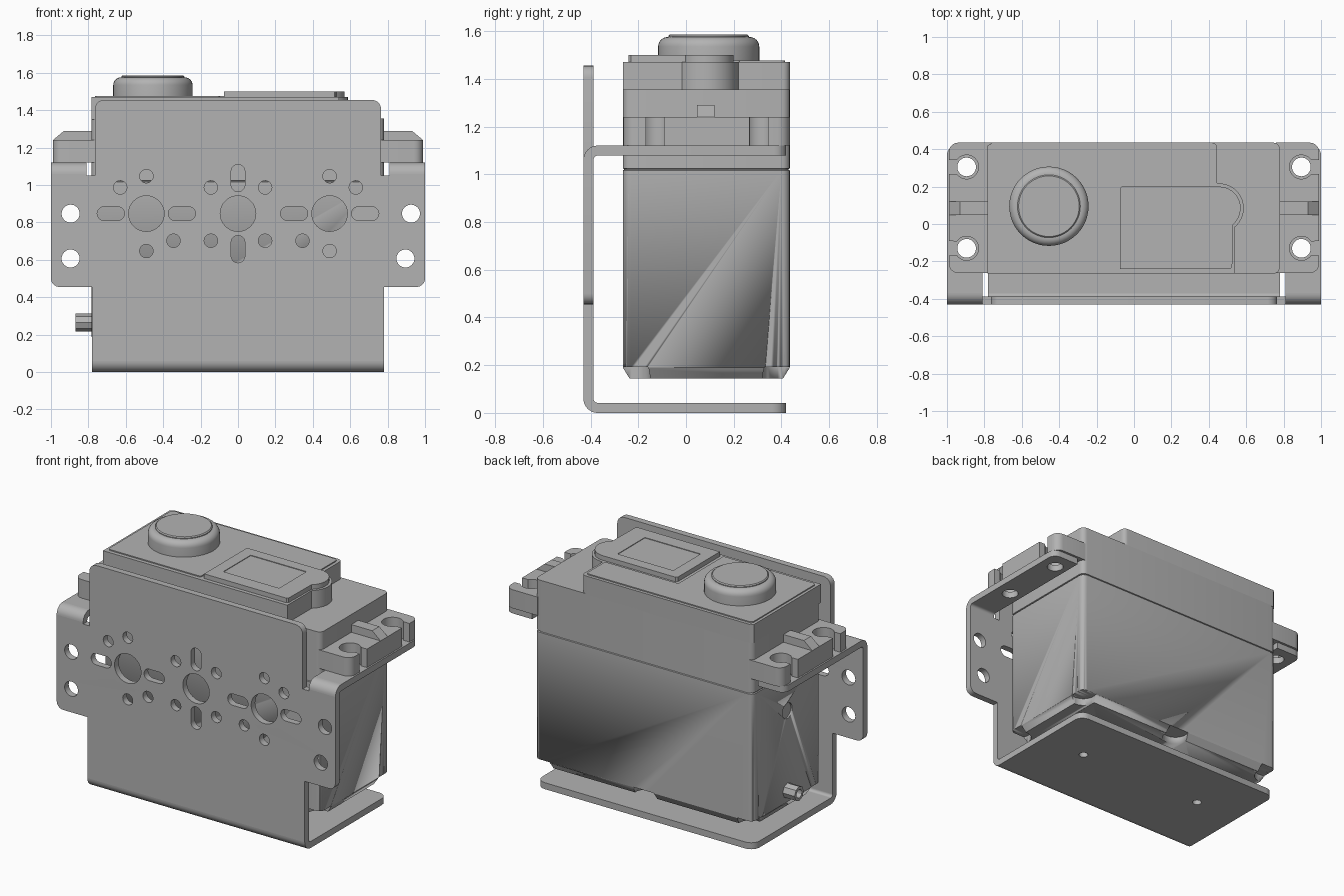
import bpy, bmesh
from math import sin, cos, pi, radians
from mathutils import Vector

if "Cube" in bpy.data.objects:
    bpy.data.objects.remove(bpy.data.objects["Cube"])

grey = bpy.data.materials.new("plain grey")
grey.use_nodes = True
grey.diffuse_color = (0.45, 0.45, 0.45, 1)
grey.node_tree.nodes["Principled BSDF"].inputs["Base Color"].default_value = (0.45, 0.45, 0.45, 1)


def arc(cx, cy, r, a, b, n=10):
    return [(cx + r * cos(radians(a + (b - a) * i / n)),
             cy + r * sin(radians(a + (b - a) * i / n))) for i in range(n + 1)]


def circle(cx, cy, r, n=32):
    return arc(cx, cy, r, 0, 360, n)[:-1]


def slot(cx, cy, half, r, upright=False):
    if upright:
        return arc(cx, cy + half, r, 0, 180) + arc(cx, cy - half, r, 180, 360)
    return arc(cx + half, cy, r, -90, 90) + arc(cx - half, cy, r, 90, 270)


def rounded(corners, n=5):
    """Outline from (u, v, radius) corners."""
    out = []
    for i, (u, v, r) in enumerate(corners):
        p = Vector((u, v))
        if not r:
            out.append((u, v))
            continue
        a = p + (Vector(corners[i - 1][:2]) - p).normalized() * r
        b = p + (Vector(corners[(i + 1) % len(corners)][:2]) - p).normalized() * r
        for k in range(n + 1):
            t = k / n * pi / 2
            q = p + (a - p) * (1 - sin(t)) + (b - p) * (1 - cos(t))
            out.append(tuple(q))
    return out


def box(u0, u1, v0, v1, r=0.0):
    return rounded([(u0, v0, r), (u1, v0, r), (u1, v1, r), (u0, v1, r)])


def finish(name, bm):
    bmesh.ops.remove_doubles(bm, verts=bm.verts, dist=0.0005)
    bmesh.ops.recalc_face_normals(bm, faces=bm.faces)
    me = bpy.data.meshes.new(name)
    bm.to_mesh(me)
    bm.free()
    me.materials.clear()
    me.materials.append(grey)
    ob = bpy.data.objects.new(name, me)
    bpy.context.collection.objects.link(ob)
    bpy.ops.object.select_all(action='DESELECT')
    ob.select_set(True)
    bpy.context.view_layer.objects.active = ob
    bpy.ops.object.shade_smooth_by_angle(angle=radians(30))
    return ob


def prism(name, outline, axis, w0, w1, holes=()):
    """Extrude a flat outline with holes along an axis."""
    cu = bpy.data.curves.new(name, 'CURVE')
    cu.dimensions, cu.fill_mode, cu.extrude = '2D', 'BOTH', (w1 - w0) / 2
    for pts in [outline, *holes]:
        sp = cu.splines.new('POLY')
        sp.points.add(len(pts) - 1)
        for p, (u, v) in zip(sp.points, pts):
            p.co = (u, v, 0, 1)
        sp.use_cyclic_u = True
    tmp = bpy.data.objects.new("helper", cu)
    bpy.context.collection.objects.link(tmp)
    me = bpy.data.meshes.new_from_object(tmp.evaluated_get(bpy.context.evaluated_depsgraph_get()))
    bpy.data.objects.remove(tmp)
    bm = bmesh.new()
    bm.from_mesh(me)
    mid = (w0 + w1) / 2
    for v in bm.verts:
        a, b, c = v.co
        c += mid
        v.co = {'z': (a, b, c), 'y': (a, c, b), 'x': (c, a, b)}[axis]
    return finish(name, bm)


def loft(name, rings):
    """Skin (outline, z) rings and cap both ends."""
    bm = bmesh.new()
    loops = [[bm.verts.new((x, y, z)) for x, y in pts] for pts, z in rings]
    for lo, hi in zip(loops, loops[1:]):
        for i in range(len(lo)):
            bm.faces.new((lo[i - 1], lo[i], hi[i], hi[i - 1]))
    bm.faces.new(loops[0])
    bm.faces.new(loops[-1])
    return finish(name, bm)


def cut(ob, cutter):
    cutter.hide_render = True
    mod = ob.modifiers.new("cut", 'BOOLEAN')
    mod.operation, mod.solver, mod.object = 'DIFFERENCE', 'EXACT', cutter
    bpy.ops.object.select_all(action='DESELECT')
    ob.select_set(True)
    bpy.context.view_layer.objects.active = ob
    bpy.ops.object.modifier_apply(modifier=mod.name)
    bpy.data.objects.remove(cutter)


T = 0.042                       # sheet thickness
Y0, Y1 = -0.43, 0.42            # bracket depth
R = 0.06                        # outer bend radius

# Bracket front plate with its hole pattern
half = [(0.78, R, 0), (0.78, 0.455, 0), (1, 0.455, 0.045), (1, 1.12 - R, 0), (0.81, 1.12 - R, 0),
        (0.81, 1.05, 0), (0.765, 1.05, 0), (0.765, 1.455, 0.05)]
plate = rounded(half + [(-x, z, r) for x, z, r in reversed(half)])
MID = 0.847
holes = [circle(x, MID, 0.095) for x in (-0.49, 0, 0.49)]
holes += [slot(x, MID, 0.036, 0.037) for x in (-0.68, -0.3, 0.3, 0.68)]
holes += [slot(0, MID + s * 0.19, 0.036, 0.037, True) for s in (-1, 1)]
for s in (-1, 1):
    holes += [circle(s * x, MID + dz, 0.036, 20) for x, dz in
              ((0.49, 0.2), (0.49, -0.2), (0.63, 0.14), (0.145, 0.14), (0.145, -0.145), (0.345, -0.145))]
    holes += [circle(s * 0.895, 0.607, 0.048)]
holes += [circle(-0.895, MID, 0.048), circle(0.925, MID, 0.048)]
prism("bracket_front_plate", plate, 'y', Y0, Y0 + T, holes)

# Bracket foot and its bend
bend = arc(Y0 + R, R, R, 180, 270) + arc(Y0 + R, R, R - T, 270, 180)
prism("bracket_foot_bend", bend, 'x', -0.78, 0.78)
foot = rounded([(-0.78, Y0 + R, 0), (0.78, Y0 + R, 0), (0.78, Y1, 0.06), (-0.78, Y1, 0.06)])
prism("bracket_foot", foot, 'z', 0, T, [circle(x, 0.06, 0.028, 16) for x in (-0.46, 0.46)])

# Bracket side tabs and servo mounting ears, one per side
HOLES_Y = (-0.13, 0.305)
for side, s in (("left", 1), ("right", -1)):
    tab_bend = arc(Y0 + R, 1.12 - R, R, 180, 90) + arc(Y0 + R, 1.12 - R, R - T, 90, 180)
    prism(side + "_tab_bend", tab_bend, 'x', *sorted((s * 0.81, s * 1.0)))
    tab = rounded([(s * 0.81, Y0 + R, 0), (s, Y0 + R, 0), (s, Y1, 0.05), (s * 0.81, Y1, 0)])
    prism(side + "_tab", tab, 'z', 1.12 - T, 1.12, [circle(s * 0.895, y, 0.05) for y in HOLES_Y])

    ear = [(0.76, -0.262)] + arc(0.94, -0.212, 0.05, -90, 0, 5)
    for y in HOLES_Y:           # keyhole slots open to the outer end
        ear += [(0.99, y - 0.038)] + arc(0.895, y, 0.064, -36, -324, 24) + [(0.99, y + 0.038)]
    ear += arc(0.94, 0.385, 0.05, 0, 90, 5) + [(0.76, 0.435)]
    prism(side + "_ear", [(s * x, y) for x, y in ear], 'z', 1.12, 1.24)
    rib = [(0.76, 1.23), (0.99, 1.23), (0.99, 1.24), (0.93, 1.29), (0.76, 1.29)]
    prism(side + "_ear_rib", [(s * x, z) for x, z in rib], 'y', 0.047, 0.12)


# Servo case, lower shell with a bevelled base and a seam
def case(inset, r=0.035):
    return box(-0.783 + inset, 0.78 - inset, -0.265 + inset, 0.435 - inset, r)


lower = loft("lower_case", [(case(0.028), 0.145), (case(0), 0.19), (case(0), 1.016),
                            (case(0.006), 1.019), (case(0.006), 1.03)])
for x in (-0.745, 0, 0.745):
    for y in (-0.23, 0.4):
        cut(lower, prism("screw_cutter", circle(x, y, 0.08), 'z', 0.1, 0.192))
cut(lower, prism("dimple_cutter", circle(0.08, 0.78, 0.05), 'x', -0.85, -0.773))
loft("middle_case", [(case(0.006), 1.022), (case(0), 1.025), (case(0), 1.355)])

# Upper case with a rounded lug on its side
top = ([(-0.783, -0.265), (0.54, -0.265)] + arc(0.455, 0.085, 0.132, -50, 80, 16)
       + rounded([(0.445, 0.22, 0), (0.445, 0.435, 0.03), (-0.783, 0.435, 0.03)])[:-1]
       + [(-0.783, 0.42)])
prism("upper_case", top, 'z', 1.35, 1.47)
cover = rounded([(-0.765, -0.24, 0.02), (-0.1, -0.24, 0.01), (-0.1, 0.222, 0.01),
                 (0.425, 0.222, 0.01), (0.425, 0.415, 0.02), (-0.765, 0.415, 0.02)])
prism("gear_cover", cover, 'z', 1.465, 1.477)

# Raised lid with a shallow square panel
lid = ([(-0.075, -0.24), (0.515, -0.24), (0.525, -0.23)] + arc(0.455, 0.085, 0.115, -50, 88, 16)
       + [(-0.065, 0.2), (-0.075, 0.19)])
prism("lid_base", lid, 'z', 1.465, 1.496)
prism("lid_rim", lid, 'z', 1.496, 1.5, [box(0.0, 0.4, -0.15, 0.13)])

# Output hub: rounded collar and centre disc
HX, HY = -0.455, 0.095
collar = [(circle(HX, HY, 0.212, 48), 1.46)]
collar += [(circle(HX, HY, r, 48), z) for r, z in arc(0.172, 1.535, 0.04, 0, 90, 6)]
loft("output_collar", collar)
loft("output_disc", [(circle(HX, HY, r, 48), z) for r, z in ((0.168, 1.57), (0.168, 1.58), (0.162, 1.586))])

# Cable outlet
prism("cable_outlet", circle(0.08, 0.265, 0.047, 8), 'x', -0.868, -0.77, [circle(0.08, 0.265, 0.028, 12)])
